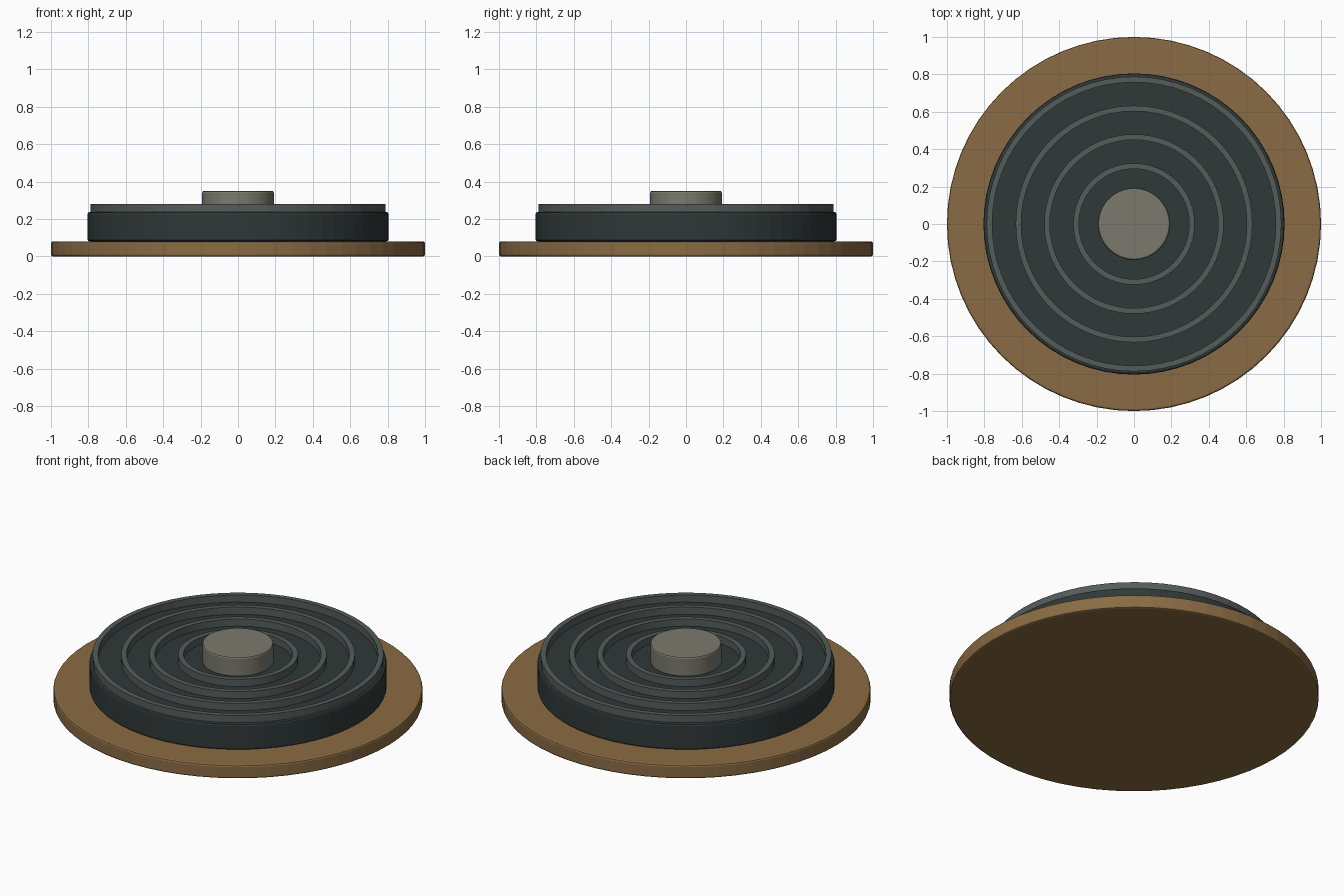
import bpy, bmesh, math

if "Cube" in bpy.data.objects:
    bpy.data.objects.remove(bpy.data.objects["Cube"])

SEGMENTS = 64


def material(name, rgb):
    def linear(c):
        c /= 255
        return c / 12.92 if c <= 0.04045 else ((c + 0.055) / 1.055) ** 2.4
    m = bpy.data.materials.new(name)
    m.diffuse_color = (*[linear(c) for c in rgb], 1)
    m.use_nodes = True
    m.node_tree.nodes["Principled BSDF"].inputs["Base Color"].default_value = m.diffuse_color
    return m


def finish(name, bm, mat):
    bmesh.ops.recalc_face_normals(bm, faces=bm.faces)
    mesh = bpy.data.meshes.new(name)
    bm.to_mesh(mesh)
    bm.free()
    mesh.materials.append(mat)
    ob = bpy.data.objects.new(name, mesh)
    bpy.context.collection.objects.link(ob)
    return ob


def disc(name, radius, z0, z1, bevel, mat):
    """Solid disc with softened rims."""
    bm = bmesh.new()
    bmesh.ops.create_cone(bm, cap_ends=True, segments=SEGMENTS,
                          radius1=radius, radius2=radius, depth=z1 - z0)
    bmesh.ops.translate(bm, verts=bm.verts, vec=(0, 0, (z0 + z1) / 2))
    ob = finish(name, bm, mat)
    mod = ob.modifiers.new("rim_bevel", 'BEVEL')
    mod.width = bevel
    mod.segments = 2
    mod.limit_method = 'ANGLE'
    mod.angle_limit = math.radians(40)
    return ob


def ring(name, r_in, r_out, z0, z1, mat):
    """Square-section ring swept around the z axis."""
    bm = bmesh.new()
    loops = []
    for r, z in ((r_in, z0), (r_out, z0), (r_out, z1), (r_in, z1)):
        loops.append([bm.verts.new((r * math.cos(2 * math.pi * i / SEGMENTS),
                                    r * math.sin(2 * math.pi * i / SEGMENTS), z))
                      for i in range(SEGMENTS)])
    for k in range(4):
        a, b = loops[k], loops[(k + 1) % 4]
        for i in range(SEGMENTS):
            j = (i + 1) % SEGMENTS
            bm.faces.new((a[i], a[j], b[j], b[i]))
    return finish(name, bm, mat)


wood = material("warm_brown", (138, 107, 67))
dark = material("dark_slate", (47, 57, 56))
grey = material("mid_grey", (85, 92, 90))
stone = material("pale_stone", (122, 122, 109))

# Stacked plates and centre knob
disc("base_plate", 1.0, 0.0, 0.08, 0.01, wood)
disc("body_drum", 0.805, 0.08, 0.237, 0.012, dark)
disc("centre_knob", 0.192, 0.23, 0.35, 0.01, stone)

# Raised concentric rings
for n, outer in enumerate((0.325, 0.48, 0.633, 0.788)):
    ring(f"raised_ring_{n + 1}", outer - 0.03, outer, 0.23, 0.28, grey)
